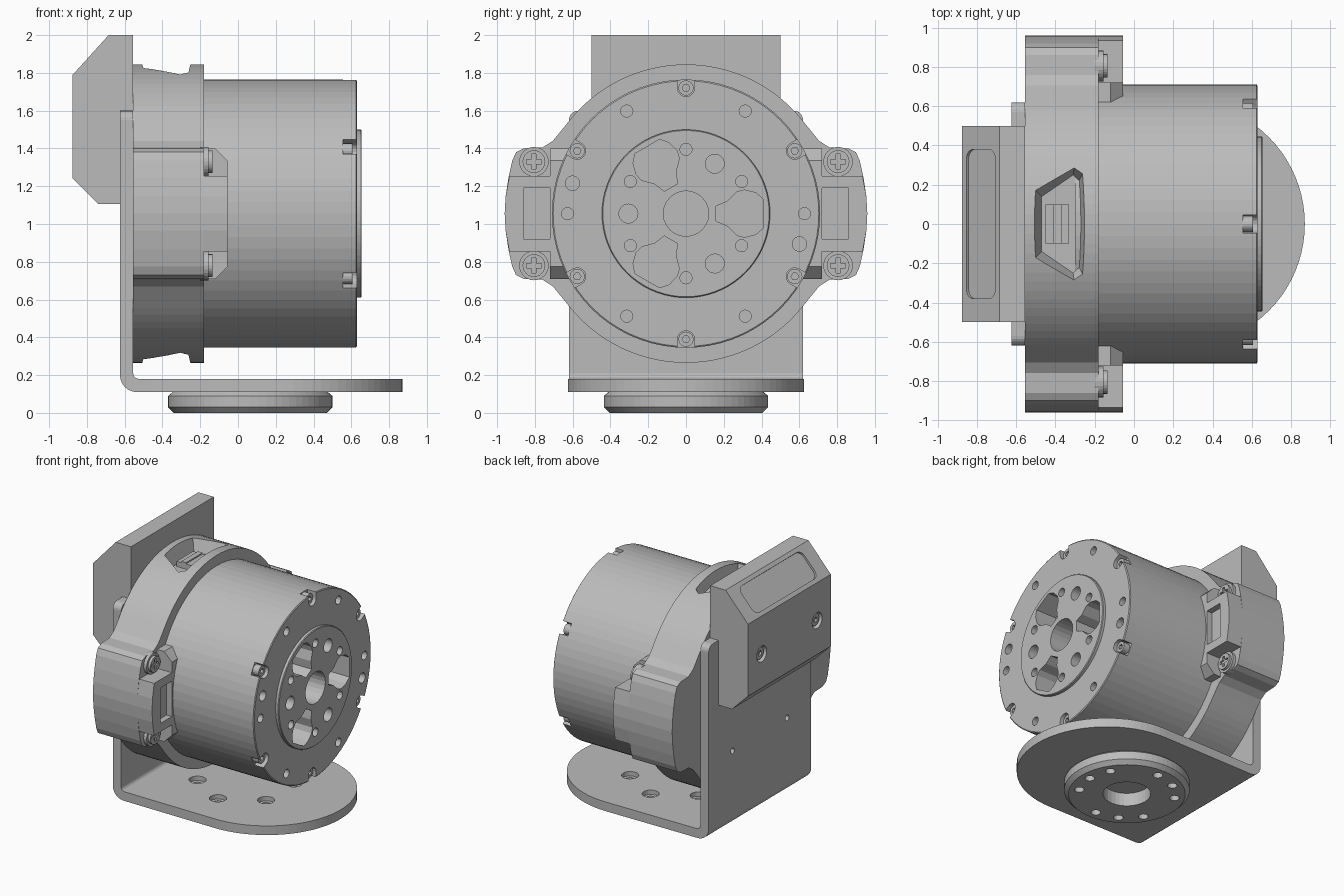
import bpy, bmesh
from math import sin, cos, radians, pi
from mathutils import Matrix, Vector

cube = bpy.data.objects.get("Cube")
if cube:
    bpy.data.objects.remove(cube)

grey = bpy.data.materials.new("machined grey")
grey.use_nodes = True
grey.diffuse_color = (0.5, 0.5, 0.5, 1)
grey.node_tree.nodes["Principled BSDF"].inputs["Base Color"].default_value = (0.5, 0.5, 0.5, 1)

AXIS_Z = 1.055  # height of the motor axis


def place(axis, p, d):
    a, b = p
    return {"X": (d, a, b), "Y": (a, d, b), "Z": (a, b, d)}[axis]


def loft(bm, axis, sections):
    """Closed solid through (position, outline) sections along an axis."""
    loops = [[bm.verts.new(place(axis, p, d)) for p in pts] for d, pts in sections]
    n = len(loops[0])
    for low, high in zip(loops, loops[1:]):
        for i in range(n):
            j = (i + 1) % n
            bm.faces.new((low[i], low[j], high[j], high[i]))
    bm.faces.new(loops[0][::-1])
    bm.faces.new(loops[-1])


def prism(bm, axis, pts, lo, hi):
    loft(bm, axis, [(lo, pts), (hi, pts)])


def circle(r, a=0, b=0, n=24):
    return [(a + r * cos(2 * pi * i / n), b + r * sin(2 * pi * i / n)) for i in range(n)]


def arc(r, start, end, a=0, b=0, n=8):
    steps = [radians(start + (end - start) * i / n) for i in range(n + 1)]
    return [(a + r * cos(t), b + r * sin(t)) for t in steps]


def rect(a0, a1, b0, b1):
    return [(a0, b0), (a1, b0), (a1, b1), (a0, b1)]


def polar(r, deg):
    return r * cos(radians(deg)), r * sin(radians(deg))


def turn(pts, deg, a=0, b=0):
    c, s = polar(1, deg)
    return [(a + x * c - y * s, b + x * s + y * c) for x, y in pts]


def on_axis(pts):
    return [(a, b + AXIS_Z) for a, b in pts]


def flip(pts, s):
    return [(a * s, b) for a, b in pts]


def finish(name, bm):
    bmesh.ops.recalc_face_normals(bm, faces=bm.faces)
    mesh = bpy.data.meshes.new(name)
    bm.to_mesh(mesh)
    bm.free()
    mesh.materials.append(grey)
    obj = bpy.data.objects.new(name, mesh)
    bpy.context.scene.collection.objects.link(obj)
    return obj


def cut(obj, bm):
    cutter = finish("cutter", bm)
    cutter.hide_render = True
    mod = obj.modifiers.new("cut", "BOOLEAN")
    mod.object, mod.operation, mod.solver, mod.use_self = cutter, "DIFFERENCE", "EXACT", True
    graph = bpy.context.evaluated_depsgraph_get()
    mesh = bpy.data.meshes.new_from_object(obj.evaluated_get(graph))
    obj.modifiers.clear()
    obj.data = mesh
    bpy.data.objects.remove(cutter)


# Motor body with raised output flange
bm = bmesh.new()
profile = [(-0.3, 0.71), (0.625, 0.71), (0.63, 0.703), (0.63, 0.445), (0.65, 0.445), (0.655, 0.44)]
loft(bm, "X", [(x, on_axis(circle(r, n=72))) for x, r in profile])
motor = finish("motor_body", bm)

bm = bmesh.new()
prism(bm, "X", on_axis(circle(0.12)), 0.45, 0.7)
pocket = [(0.16, 0.04), (0.22, 0.065), (0.27, 0.115), (0.31, 0.125), (0.37, 0.11), (0.41, 0.075)]
pocket += [(a, -b) for a, b in pocket[::-1]]
for k in range(3):
    prism(bm, "X", on_axis(turn(pocket, k * 120)), 0.48, 0.7)
    prism(bm, "X", on_axis(circle(0.05, *polar(0.305, 60 + k * 120))), 0.55, 0.7)
notch = [(0.78, -0.045)] + arc(0.045, 270, 90, a=0.665) + [(0.78, 0.045)]
for k in range(6):
    prism(bm, "X", on_axis(turn(notch, 30 + k * 60)), 0.555, 0.7)
    for r in (0.34,):
        prism(bm, "X", on_axis(circle(0.032, *polar(r, 30 + k * 60), n=16)), 0.58, 0.7)
    prism(bm, "X", on_axis(circle(0.032, *polar(0.627, k * 60), n=16)), 0.57, 0.7)
for deg in (165, -15):
    prism(bm, "X", on_axis(circle(0.038, *polar(0.622, deg), n=20)), 0.58, 0.7)
cut(motor, bm)

# Socket screws around the motor face
bm, sockets = bmesh.new(), bmesh.new()
for k in range(6):
    c = polar(0.665, 30 + k * 60)
    prism(bm, "X", on_axis(circle(0.04, *c, n=20)), 0.54, 0.605)
    prism(sockets, "X", on_axis(circle(0.02, *c, n=6)), 0.57, 0.7)
cut(finish("motor_screws", bm), sockets)

# Rear housing: ring with an ear on either side
quarter = arc(0.79, 90, 39, n=14) + [(0.66, 0.44), (0.705, 0.385), (0.76, 0.35)]
quarter += [(0.86, 0.345), (0.9, 0.325), (0.92, 0.28), (0.94, 0.19), (0.955, 0.09)]
half = quarter + [(0.96, 0)] + [(a, -b) for a, b in quarter[::-1]]
outline = half + [(-a, b) for a, b in half[-2:0:-1]]
bm = bmesh.new()
prism(bm, "X", on_axis(outline), -0.555, -0.18)
housing = finish("rear_housing", bm)

# Cable windows at the top and bottom of the housing
bm, plug = bmesh.new(), bmesh.new()
outer = [(-0.51, 0.18), (-0.3, 0.32), (-0.25, 0.28)]
inner = [(-0.47, 0.14), (-0.31, 0.25), (-0.28, 0.22)]
outer, inner = [p + [(a, -b) for a, b in p[::-1]] for p in (outer, inner)]
for s in (1, -1):
    loft(bm, "Z", [(AXIS_Z + s * 0.67, inner), (AXIS_Z + s * 0.8, outer)])
    prism(plug, "Z", rect(-0.45, -0.33, -0.1, 0.1), AXIS_Z + s * 0.65, AXIS_Z + s * 0.71)
    prism(plug, "Z", rect(-0.41, -0.37, -0.1, 0.1), AXIS_Z + s * 0.70, AXIS_Z + s * 0.72)
cut(housing, bm)
finish("cable_plugs", plug)

# Clamp wall, lug and cross-head screws on each ear
for side, s in (("left", 1), ("right", -1)):
    bm = bmesh.new()
    wall = [(-0.2, 0.345), (-0.12, 0.345), (-0.055, 0.28)]
    wall += [(a, -b) for a, b in wall[::-1]]
    loft(bm, "Y", [(s * 0.6, on_axis(wall)), (s * 0.72, on_axis(wall))])
    finish(side + "_clamp_wall", bm)

    lug = [(0.68, 0.2), (0.935, 0.2), (0.955, 0.09), (0.96, 0)]
    lug += [(a, -b) for a, b in lug[-2::-1]]
    bm, slot = bmesh.new(), bmesh.new()
    prism(bm, "X", on_axis(flip(lug, s)), -0.2, -0.055)
    prism(slot, "X", on_axis(flip(rect(0.72, 0.86, -0.135, 0.135), s)), -0.1, 0)
    cut(finish(side + "_clamp_lug", bm), slot)

    bm, cross = bmesh.new(), bmesh.new()
    for b in (0.275, -0.275):
        c = (s * 0.805, AXIS_Z + b)
        prism(bm, "X", circle(0.078, *c), -0.2, -0.155)
        prism(bm, "X", circle(0.06, *c), -0.16, -0.135)
        for w, h in ((0.04, 0.012), (0.012, 0.04)):
            prism(cross, "X", turn(rect(-w, w, -h, h), 0, *c), -0.148, 0)
    cut(finish(side + "_clamp_screws", bm), cross)

# L-shaped bracket: upright with bend
bm = bmesh.new()
upright = [(-0.625, 1.6), (-0.555, 1.6)] + arc(0.03, 180, 270, a=-0.525, b=0.21, n=4)
upright += [(-0.45, 0.18), (-0.45, 0.11)] + arc(0.09, 270, 180, a=-0.535, b=0.2, n=6)
prism(bm, "Y", upright, -0.62, 0.62)
corners = [e for e in bm.edges if all(v.co.z > 1.59 for v in e.verts)
           and abs(e.verts[0].co.y - e.verts[1].co.y) < 0.01]
bmesh.ops.bevel(bm, geom=corners, offset=0.05, segments=5, profile=0.5, affect="EDGES")
bracket = finish("bracket_upright", bm)
bm = bmesh.new()
for y in (-0.33, 0.33):
    prism(bm, "X", circle(0.022, y, 0.69, n=16), -0.7, -0.58)
cut(bracket, bm)

# Bracket base with rounded front and bolt holes
bm = bmesh.new()
prism(bm, "Z", [(-0.45, 0.62), (-0.45, -0.62)] + arc(0.625, -90, 90, a=0.245, n=40), 0.11, 0.18)
base = finish("bracket_base", bm)
MOUNT_X = 0.065
bm = bmesh.new()
for k in range(6):
    x, y = polar(0.335, 30 + k * 60)
    sizes = [(0.1, 0.035), (0.145, 0.035), (0.146, 0.06), (0.2, 0.06)]
    loft(bm, "Z", [(z, circle(r, x + MOUNT_X, y, n=20)) for z, r in sizes])
cut(base, bm)

# Mounting disc below the base
bm = bmesh.new()
for_disc = [(0, 0.405), (0.03, 0.435), (0.09, 0.435), (0.111, 0.41)]
loft(bm, "Z", [(z, circle(r, MOUNT_X, n=64)) for z, r in for_disc])
disc = finish("mounting_disc", bm)
bm = bmesh.new()
prism(bm, "Z", circle(0.165, MOUNT_X, n=32), -0.1, 0.1)
for deg in range(0, 360, 30):
    if deg not in (60, 180, 300):
        x, y = polar(0.335, deg)
        prism(bm, "Z", circle(0.034, x + MOUNT_X, y, n=16), -0.1, 0.08)
cut(disc, bm)

# Controller box hooked over the upright
bm = bmesh.new()
side = [(-0.555, 2), (-0.685, 2), (-0.875, 1.79), (-0.875, 1.24), (-0.74, 1.105),
        (-0.62, 1.105), (-0.62, 1.6), (-0.555, 1.6)]
prism(bm, "Y", side, -0.5, 0.5)
box = finish("controller_box", bm)
bm = bmesh.new()
panel = []
for a, b, start in ((0.06, 0.33, 0), (-0.06, 0.33, 90), (-0.06, -0.33, 180), (0.06, -0.33, 270)):
    panel += arc(0.05, start, start + 90, a, b, n=5)
prism(bm, "Z", panel, -0.015, 0.1)
tilt = Matrix.Translation(Vector((-0.78, 0, 1.895))) @ Matrix.Rotation(radians(-47.9), 4, "Y")
bm.transform(tilt)
heads, sockets = bmesh.new(), bmesh.new()
for y in (-0.335, 0.335):
    prism(bm, "X", circle(0.06, y, 1.5), -1, -0.84)
    prism(heads, "X", circle(0.045, y, 1.5), -0.86, -0.83)
    prism(sockets, "X", circle(0.022, y, 1.5, n=6), -1, -0.845)
cut(box, bm)
cut(finish("box_screws", heads), sockets)
